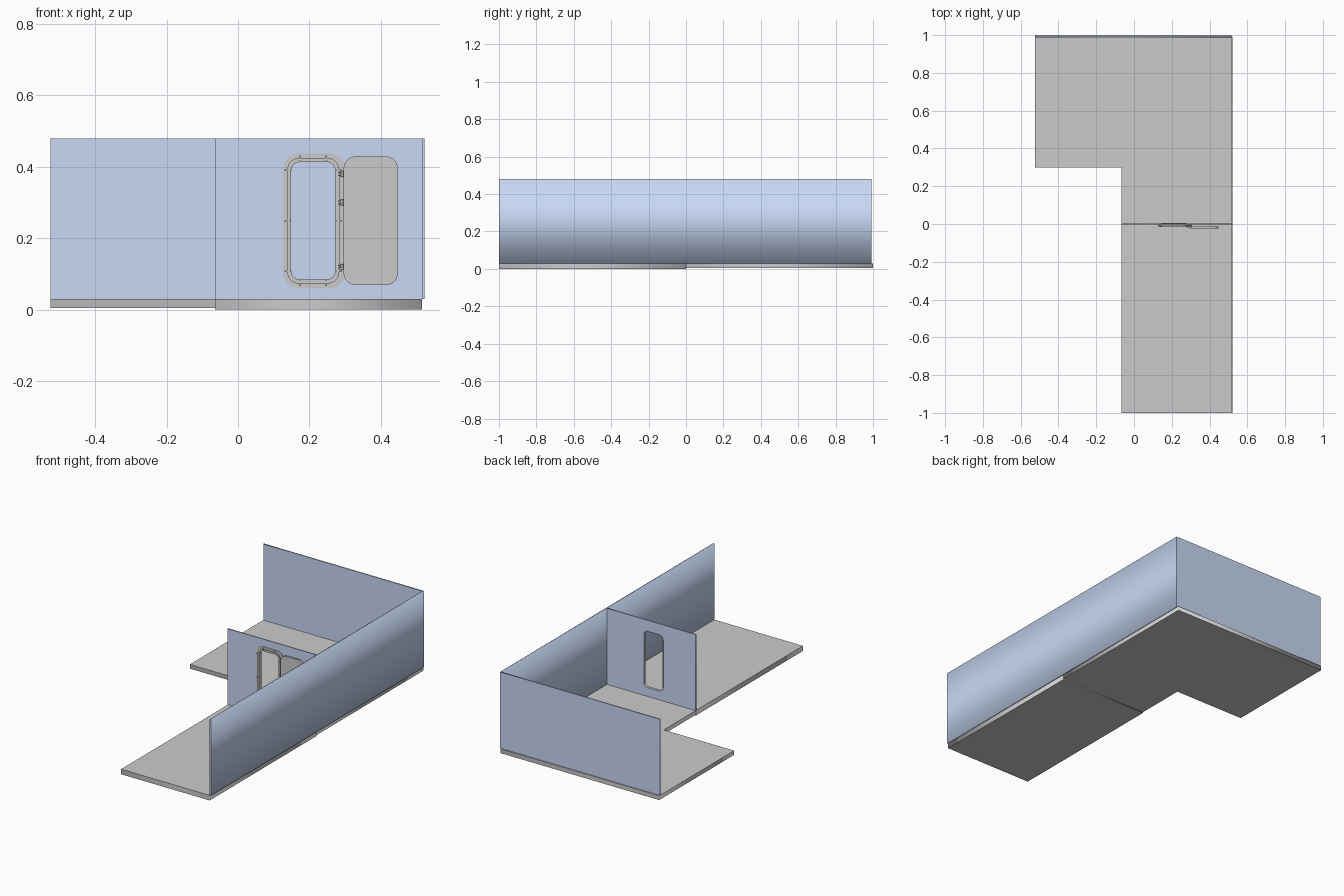
import bpy, math
from mathutils import Matrix

if "Cube" in bpy.data.objects:
    bpy.data.objects.remove(bpy.data.objects["Cube"])

blue = bpy.data.materials.new("wall_blue")
blue.diffuse_color = (0.58, 0.69, 0.91, 1)
blue.use_nodes = True
blue.node_tree.nodes["Principled BSDF"].inputs["Base Color"].default_value = blue.diffuse_color


def rounded(cx, cz, hw, hh, r, n=8):
    """Outline of a rounded rectangle."""
    pts = []
    for k, (sx, sz) in enumerate([(1, 1), (-1, 1), (-1, -1), (1, -1)]):
        for i in range(n + 1):
            a = math.pi / 2 * (k + i / n)
            pts.append((cx + sx * (hw - r) + r * math.cos(a),
                        cz + sz * (hh - r) + r * math.sin(a)))
    return pts


def rect(x0, x1, z0, z1):
    return [(x0, z0), (x1, z0), (x1, z1), (x0, z1)]


def slab(name, loops, lo, hi, upright=True, mat=None, bevel=0):
    """Filled outline (extra loops are holes), thick from lo to hi along y or z."""
    cu = bpy.data.curves.new(name, 'CURVE')
    cu.dimensions = '2D'
    cu.fill_mode = 'BOTH'
    cu.extrude = (hi - lo) / 2
    for loop in loops:
        sp = cu.splines.new('POLY')
        sp.points.add(len(loop) - 1)
        for p, (u, v) in zip(sp.points, loop):
            p.co = (u, v, 0, 1)
        sp.use_cyclic_u = True
    tmp = bpy.data.objects.new(name + "_outline", cu)
    bpy.context.collection.objects.link(tmp)
    bpy.context.view_layer.update()
    dg = bpy.context.evaluated_depsgraph_get()
    me = bpy.data.meshes.new_from_object(tmp.evaluated_get(dg))
    bpy.data.objects.remove(tmp)
    mid = (lo + hi) / 2
    if upright:
        me.transform(Matrix.Translation((0, mid, 0)) @ Matrix.Rotation(math.pi / 2, 4, 'X'))
    else:
        me.transform(Matrix.Translation((0, 0, mid)))
    me.materials.clear()
    if mat:
        me.materials.append(mat)
    ob = bpy.data.objects.new(name, me)
    bpy.context.collection.objects.link(ob)
    return ob


def box(name, x0, x1, y0, y1, z0, z1, mat=None):
    return slab(name, [rect(x0, x1, z0, z1)], y0, y1, mat=mat)


# Floors: the front deck is slightly thicker than the L-shaped back deck
slab("front_floor", [rect(-0.065, 0.515, -1, 0)], 0, 0.03, upright=False)
slab("back_floor", [[(-0.065, 0), (0.515, 0), (0.515, 1), (-0.525, 1),
                     (-0.525, 0.3), (-0.065, 0.3)]], 0.005, 0.03, upright=False)

# Outer walls
box("side_wall", 0.515, 0.522, -1, 0.993, 0.03, 0.48, blue)
box("back_wall", -0.525, 0.515, 0.986, 0.993, 0.03, 0.48, blue)

# Dividing wall with the door opening
CX, CZ = 0.2105, 0.249
hole = rounded(CX, CZ, 0.063, 0.166, 0.026)
slab("dividing_wall", [rect(-0.065, 0.515, 0.03, 0.48), hole], -0.003, 0.003, mat=blue)

# Door frame: flat flange, raised lip and a liner through the wall
slab("frame_flange", [rounded(CX + 0.003, CZ, 0.086, 0.188, 0.04), hole], -0.007, -0.003)
slab("frame_lip", [rounded(CX, CZ, 0.073, 0.176, 0.034),
                   rounded(CX, CZ, 0.064, 0.167, 0.027)], -0.013, -0.007)
slab("frame_liner", [rounded(CX, CZ, 0.064, 0.167, 0.027),
                     rounded(CX, CZ, 0.0615, 0.1645, 0.0245)], -0.01, 0.006)

# Latches around the frame
for s in (-1, 1):
    for z in (0.108, 0.249, 0.39):
        x = CX + s * 0.072
        box("side_latch", x - 0.008, x + 0.008, -0.015, -0.007, z - 0.002, z + 0.002)
    for dx in (-0.037, 0.037):
        x, z = CX + dx, CZ + s * 0.175
        box("end_latch", x - 0.002, x + 0.002, -0.015, -0.007, z - 0.008, z + 0.008)

# Open door leaf with a raised rim on its front
DX = 0.3715
slab("door_leaf", [rounded(DX, CZ, 0.076, 0.18, 0.034)], -0.024, -0.018)
slab("door_rim", [rounded(DX, CZ, 0.076, 0.18, 0.034),
                  rounded(DX, CZ, 0.07, 0.174, 0.028)], -0.018, -0.012)

# Hinges: two straps and a pin each
for z in (0.12, 0.30, 0.38):
    for dz in (-0.004, 0.004):
        box("hinge_strap", 0.28, 0.306, -0.018, -0.006, z + dz - 0.0018, z + dz + 0.0018)
    bpy.ops.mesh.primitive_cylinder_add(vertices=12, radius=0.004, depth=0.016,
                                        location=(0.291, -0.014, z))
    bpy.context.object.name = "hinge_pin"
